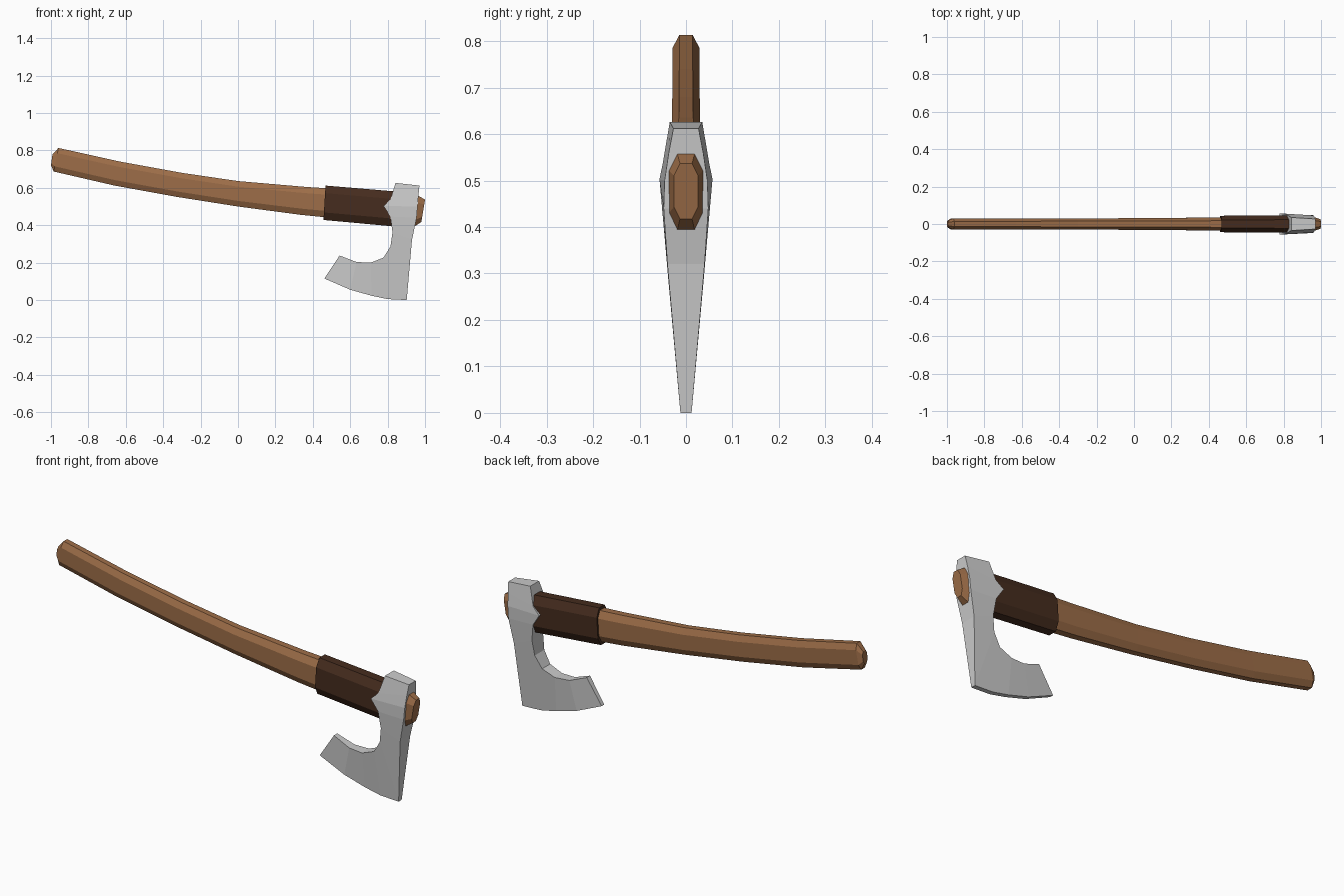
import bpy, bmesh

if "Cube" in bpy.data.objects:
    bpy.data.objects.remove(bpy.data.objects["Cube"])


def material(name, rgb):
    m = bpy.data.materials.new(name)
    m.diffuse_color = (*rgb, 1)
    m.use_nodes = True
    m.node_tree.nodes["Principled BSDF"].inputs["Base Color"].default_value = m.diffuse_color
    return m


def finish(name, bm, mat=None):
    bmesh.ops.recalc_face_normals(bm, faces=bm.faces)
    me = bpy.data.meshes.new(name)
    bm.to_mesh(me)
    bm.free()
    ob = bpy.data.objects.new(name, me)
    bpy.context.collection.objects.link(ob)
    if mat:
        me.materials.append(mat)
    return ob


def loft(name, rings, mat=None):
    """Skin closed rings of points and cap both ends."""
    bm = bmesh.new()
    loops = [[bm.verts.new(p) for p in r] for r in rings]
    n = len(loops[0])
    for a, b in zip(loops, loops[1:]):
        for i in range(n):
            j = (i + 1) % n
            bm.faces.new((a[i], a[j], b[j], b[i]))
    bm.faces.new(loops[0])
    bm.faces.new(loops[-1])
    return finish(name, bm, mat)


def octagon(tx, tz, bx, bz, w):
    """Tall eight-sided section from a top point to a bottom point."""
    outline = [(0, .5), (.22, 1), (.78, 1), (1, .5),
               (1, -.5), (.78, -1), (.22, -1), (0, -.5)]
    return [(tx + (bx - tx) * t, s * w, tz + (bz - tz) * t) for t, s in outline]


wood = material("wood", (.34, .155, .065))
leather = material("leather", (.06, .025, .013))

# Curved wooden handle with chamfered ends
handle = [(-.992, .778, -1.0, .72, .018), (-.96, .813, -.985, .687, .029),
          (-.63, .74, -.66, .612, .029), (-.30, .68, -.33, .552, .030),
          (0, .636, 0, .50, .031), (.36, .605, .34, .455, .034),
          (.50, .596, .49, .44, .036), (.965, .557, .945, .394, .037),
          (1.0, .537, .98, .417, .026)]
loft("handle", [octagon(*s) for s in handle], wood)

# Leather wrap behind the head
wrap = [(.468, .612, .457, .428, .044), (.86, .579, .84, .393, .046)]
loft("leather_wrap", [octagon(*s) for s in wrap], leather)

# Bearded head: rows run from the rear edge to the front / cutting edge (x, z, half thickness)
rear = [(.842, .626, .035), (.815, .537, .050), (.778, .503, .057), (.815, .446, .052),
        (.826, .361, .0445), (.815, .286, .038), (.778, .227, .032), (.71, .20, .029),
        (.634, .203, .022), (.543, .238, .013)]
front = [(.97, .612, .027), (.965, .56, .037), (.96, .50, .046), (.955, .44, .048),
         (.93, .32, .040), (.902, 0, .012), (.80, .005, .012), (.714, .023, .012),
         (.60, .055, .012), (.462, .115, .010)]
rows = [[(a[0], -a[2], a[1]), (b[0], -b[2], b[1]), (b[0], b[2], b[1]), (a[0], a[2], a[1])]
        for a, b in zip(rear, front)]
loft("axe_head", rows)
